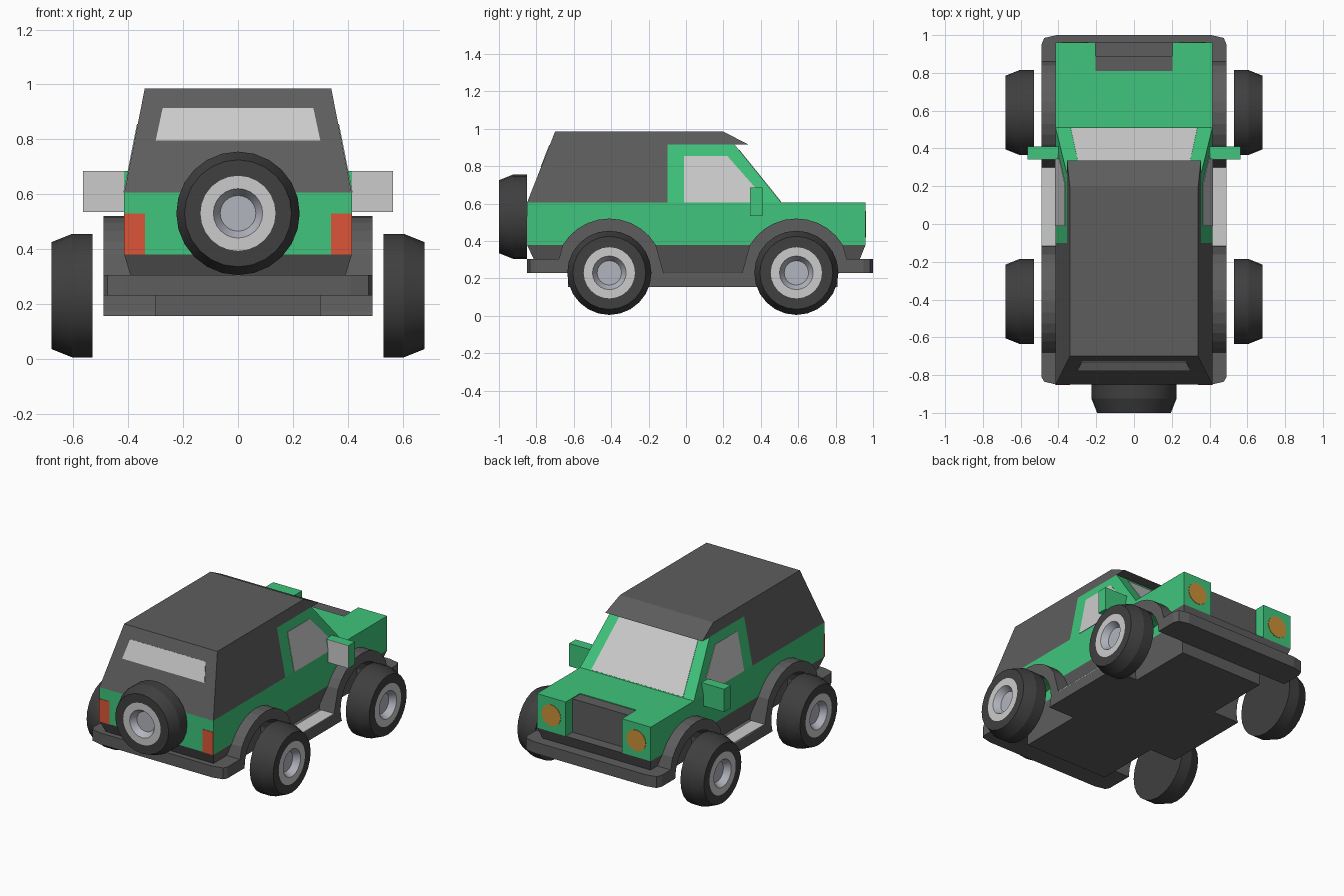
import bpy, bmesh
from math import sin, cos, pi, radians
from mathutils import Vector

if "Cube" in bpy.data.objects:
    bpy.data.objects.remove(bpy.data.objects["Cube"])


def material(name, *rgb):
    m = bpy.data.materials.new(name)
    m.diffuse_color = (*rgb, 1)
    m.use_nodes = True
    m.node_tree.nodes["Principled BSDF"].inputs["Base Color"].default_value = m.diffuse_color
    return m


GREEN = material("green_paint", 0.05, 0.56, 0.20)
DARK = material("dark_trim", 0.11, 0.11, 0.11)
TYRE = material("rubber", 0.05, 0.05, 0.05)
GLASS = material("pale_grey", 0.52, 0.52, 0.52)
METAL = material("hub_grey", 0.45, 0.46, 0.52)
RED = material("red_lamp", 0.72, 0.09, 0.04)
AMBER = material("amber_lamp", 0.60, 0.28, 0.04)


def finish(name, bm, mats):
    bmesh.ops.recalc_face_normals(bm, faces=bm.faces)
    me = bpy.data.meshes.new(name)
    bm.to_mesh(me)
    bm.free()
    for m in mats:
        me.materials.append(m)
    ob = bpy.data.objects.new(name, me)
    bpy.context.collection.objects.link(ob)
    return ob


def solid(name, ring_a, ring_b, mat):
    """Closed solid between two matching rings of 3D points."""
    bm = bmesh.new()
    a = [bm.verts.new(p) for p in ring_a]
    b = [bm.verts.new(p) for p in ring_b]
    bm.faces.new(a)
    bm.faces.new(b)
    for i in range(len(a)):
        j = (i + 1) % len(a)
        bm.faces.new((a[i], a[j], b[j], b[i]))
    return finish(name, bm, [mat])


def plan(name, pts, z0, z1, mat):
    return solid(name, [(x, y, z0) for x, y in pts], [(x, y, z1) for x, y in pts], mat)


def side(name, pts, x0, x1, mat):
    return solid(name, [(x0, y, z) for y, z in pts], [(x1, y, z) for y, z in pts], mat)


def box(name, x0, x1, y0, y1, z0, z1, mat):
    return plan(name, [(x0, y0), (x1, y0), (x1, y1), (x0, y1)], z0, z1, mat)


def patch(name, pts, outward, mat, t=0.003):
    """Thin panel lying on a surface."""
    o = Vector(outward).normalized() * t
    pts = [Vector(p) for p in pts]
    return solid(name, [p - o for p in pts], [p + o for p in pts], mat)


def cabin_x(z):
    return 0.415 - 0.075 * (z - 0.605) / 0.38


def cabin(name, pts, mat):
    return solid(name, [(-cabin_x(z), y, z) for y, z in pts],
                 [(cabin_x(z), y, z) for y, z in pts], mat)


def mirrored(pts):
    return pts + [(-x, y) for x, y in reversed(pts)]


WHEEL_Y, AXLE_Z, N = (-0.41, 0.59), 0.23, 24

# Main body with the grille notch, and tapered lower body
body = plan("body", mirrored([(0.415, -0.85), (0.415, 0.96), (0.205, 0.96), (0.205, 0.81)]),
            0.38, 0.605, GREEN)


def rect(x, y0, y1, z):
    return [(-x, y0, z), (x, y0, z), (x, y1, z), (-x, y1, z)]


lower = solid("lower_body", rect(0.37, -0.78, 0.90, 0.23), rect(0.415, -0.85, 0.96, 0.38), DARK)
box("grille", -0.205, 0.205, 0.79, 0.89, 0.37, 0.6, DARK)

# Bumpers, chassis and sills
rear = plan("rear_bumper", mirrored([(0.49, -0.60), (0.49, -0.81), (0.475, -0.835), (0.41, -0.85)]),
            0.23, 0.305, DARK)
front = plan("hood_end_bumper", mirrored([(0.49, 0.78), (0.49, 0.95), (0.475, 0.985), (0.41, 1.0)]),
             0.23, 0.305, DARK)
box("chassis", -0.30, 0.30, -0.63, 0.81, 0.155, 0.235, DARK)
sill = box("sill", -0.49, 0.49, -0.24, 0.42, 0.155, 0.23, DARK)
to_cut = [body, lower, rear, front, sill]

# Fenders and wheel wells
cutters = []
for s in (1, -1):
    box("running_board", s * 0.40, s * 0.49, -0.115, 0.30, 0.225, 0.233, GLASS)
    for wy in WHEEL_Y:
        arc = [radians(31 + 118 * i / 10) for i in range(11)]
        pts = [(0.29, 0)] + [(0.29 * cos(a), 0.29 * sin(a)) for a in arc] + [(-0.29, 0)]
        to_cut.append(side("fender", [(wy + y, AXLE_Z + z) for y, z in pts],
                           s * 0.38, s * 0.49, DARK))
        circ = [(wy + 0.222 * cos(2 * pi * i / N), AXLE_Z + 0.222 * sin(2 * pi * i / N))
                for i in range(N)]
        cutters.append(side("well_cutter", circ, s * 0.30, s * 0.6, DARK))
for ob in to_cut:
    for c in cutters:
        mod = ob.modifiers.new("well", 'BOOLEAN')
        mod.operation, mod.solver, mod.object = 'DIFFERENCE', 'EXACT', c
    bpy.context.view_layer.objects.active = ob
    for mod in list(ob.modifiers):
        bpy.ops.object.modifier_apply(modifier=mod.name)
for c in cutters:
    bpy.data.objects.remove(c)

# Soft top with visor, and green cabin frame
cabin("soft_top", [(-0.85, 0.605), (-0.70, 0.985), (0.20, 0.985), (0.335, 0.915),
                   (-0.10, 0.915), (-0.10, 0.605)], DARK)
cabin("cabin_frame", [(-0.10, 0.605), (-0.10, 0.915), (0.26, 0.915), (0.51, 0.605)], GREEN)

# Glass
for s in (1, -1):
    outline = [(-0.01, 0.606), (-0.01, 0.855), (0.22, 0.855), (0.37, 0.685), (0.41, 0.606)]
    patch("side_window", [(s * cabin_x(z), y, z) for y, z in outline], (s, 0, 0.197), GLASS)
patch("windshield", [(-0.335, 0.507, 0.609), (0.335, 0.507, 0.609),
                     (0.287, 0.284, 0.885), (-0.287, 0.284, 0.885)], (0, 0.31, 0.25), GLASS)


def rear_y(z):
    return -0.85 + 0.15 * (z - 0.605) / 0.38


patch("rear_window", [(-0.30, rear_y(0.795), 0.795), (0.30, rear_y(0.795), 0.795),
                      (0.275, rear_y(0.912), 0.912), (-0.275, rear_y(0.912), 0.912)],
      (0, -0.38, 0.15), GLASS)

# Lamps and mirrors
for s in (1, -1):
    box("tail_lamp", s * 0.34, s * 0.415, -0.853, -0.84, 0.38, 0.53, RED)
    ring = [(s * 0.31 + 0.07 * cos(2 * pi * i / 16), 0.96, 0.49 + 0.07 * sin(2 * pi * i / 16))
            for i in range(16)]
    patch("headlamp", ring, (0, 1, 0), AMBER)
    box("mirror", s * 0.38, s * 0.565, 0.345, 0.41, 0.535, 0.685, GREEN)
    box("mirror_glass", s * 0.415, s * 0.565, 0.342, 0.346, 0.535, 0.685, GLASS)


# Wheels: lathed profile (radius, depth, material slot of next band)
def wheel(name, origin, axis, u, v):
    origin, axis, u, v = map(Vector, (origin, axis, u, v))
    prof = [(0.225, 0, 0), (0.225, 0.075, 0), (0.195, 0.15, 0), (0.137, 0.15, 1),
            (0.09, 0.15, 2), (0.065, 0.11, 2)]
    bm = bmesh.new()
    rings = [[bm.verts.new(origin + axis * h + (u * cos(2 * pi * i / N) + v * sin(2 * pi * i / N)) * r)
              for i in range(N)] for r, h, _ in prof]
    for k in range(len(prof) - 1):
        for i in range(N):
            j = (i + 1) % N
            f = bm.faces.new((rings[k][i], rings[k][j], rings[k + 1][j], rings[k + 1][i]))
            f.material_index = prof[k][2]
    bm.faces.new(rings[0])
    bm.faces.new(rings[-1]).material_index = 2
    ob = finish(name, bm, [TYRE, GLASS, METAL])
    ob.data.shade_smooth()
    ob.data.set_sharp_from_angle(angle=radians(20))


for s in (1, -1):
    for wy in WHEEL_Y:
        wheel("wheel", (s * 0.53, wy, AXLE_Z), (s, 0, 0), (0, 1, 0), (0, 0, 1))
wheel("spare_wheel", (0, -0.85, 0.53), (0, -1, 0), (1, 0, 0), (0, 0, 1))
